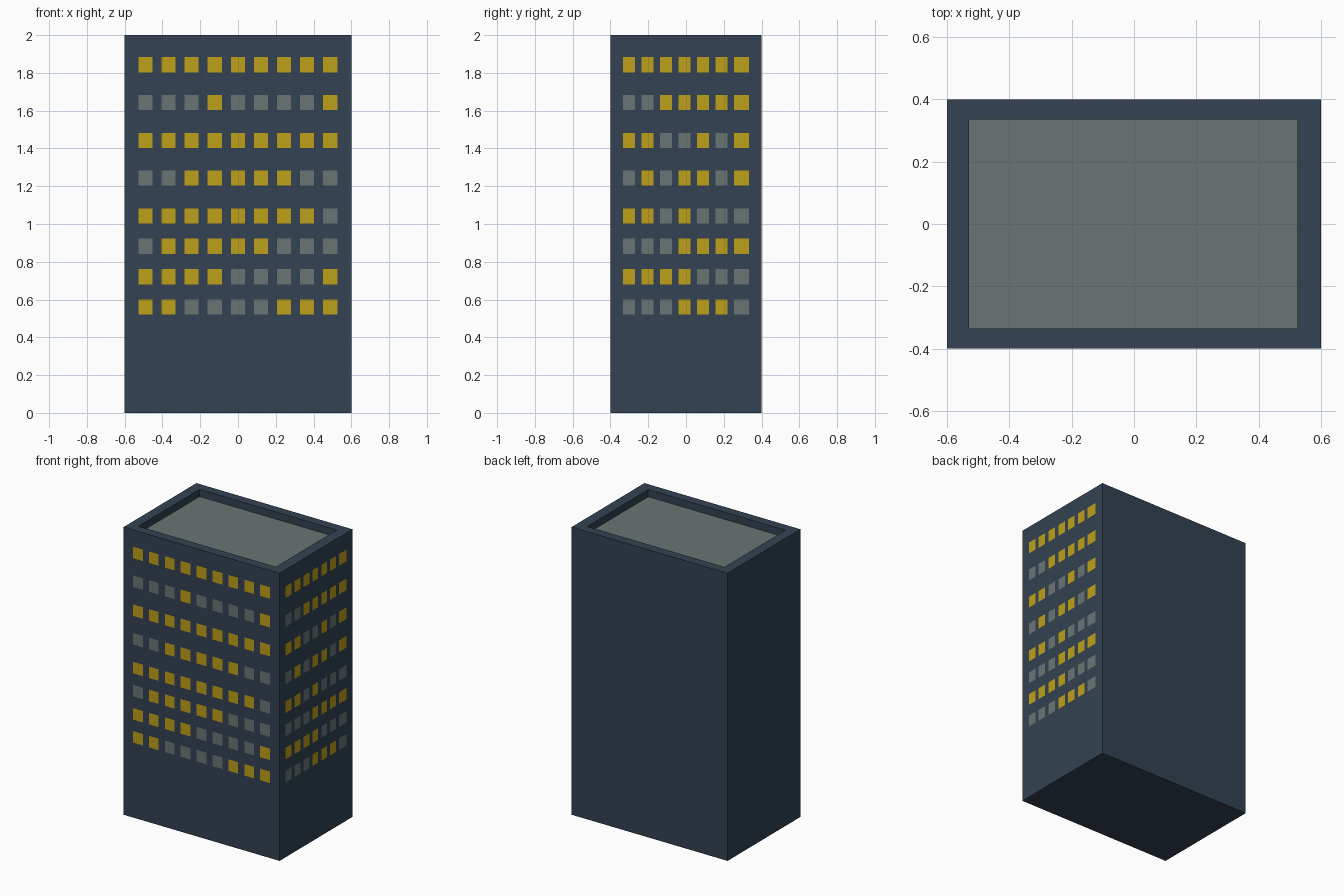
import bpy, bmesh
from mathutils import Vector

if "Cube" in bpy.data.objects:
    bpy.data.objects.remove(bpy.data.objects["Cube"])


def material(name, rgb):
    m = bpy.data.materials.new(name)
    m.diffuse_color = (*rgb, 1)
    m.use_nodes = True
    m.node_tree.nodes["Principled BSDF"].inputs["Base Color"].default_value = m.diffuse_color
    return m


WALL, DARK, LIT = 0, 1, 2
materials = [material("wall_blue", (0.033, 0.055, 0.085)),
             material("unlit_grey", (0.145, 0.178, 0.175)),
             material("lit_yellow", (0.52, 0.35, 0.009))]

# Window layout: (centre, width) along each wall, row heights, lit patterns from the top row
ROWS = [(z, 0.08) for z in (1.843, 1.643, 1.442, 1.243, 1.043, 0.882, 0.721, 0.561)]
FRONT_COLS = [(-0.49 + 0.1223 * i, 0.075) for i in range(9)]
SIDE_COLS = [(-0.302 + 0.098 * i, 0.064) for i in range(6)] + [(0.293, 0.08)]
FRONT_LIT = ["111111111", "000100001", "111111111", "001111100",
             "111111110", "011111000", "111100001", "110000111"]
SIDE_LIT = ["1111111", "0011111", "1100101", "0101101",
            "1101000", "0001111", "1111000", "0001110"]

# Building block
bm = bmesh.new()
bmesh.ops.create_cube(bm, size=1)
for v in bm.verts:
    v.co = Vector((v.co.x * 1.2, v.co.y * 0.8, (v.co.z + 0.5) * 2))
bm.normal_update()

# Parapet and sunken roof
top = next(f for f in bm.faces if f.normal.z > 0.9)
for depth in (0, -0.05):
    bmesh.ops.inset_region(bm, faces=[top], thickness=0.01, use_even_offset=True)
    for v in top.verts:
        v.co = Vector((0.525 if v.co.x > 0 else -0.53,
                       0.335 if v.co.y > 0 else -0.335, 2 + depth))
top.material_index = DARK
bm.normal_update()


def find(value, spans):
    """Index of the span that holds the value, or None."""
    return next((i for i, (c, w) in enumerate(spans) if abs(value - c) < w / 2), None)


def glaze(normal, offset, axis, cols, lit):
    """Cut flush window panes into one outer wall."""
    def wall_faces():
        return [f for f in bm.faces if f.normal.dot(normal) > 0.9
                and abs(f.calc_center_median().dot(normal) - offset) < 0.001]
    for ax, spans in ((2, ROWS), (axis, cols)):
        no = Vector([float(i == ax) for i in range(3)])
        for c, w in spans:
            for cut in (c - w / 2, c + w / 2):
                faces = wall_faces()
                edges = {e for f in faces for e in f.edges}
                verts = {v for f in faces for v in f.verts}
                bmesh.ops.bisect_plane(bm, geom=faces + list(edges) + list(verts),
                                       dist=1e-5, plane_co=no * cut, plane_no=no)
                bm.normal_update()
    for f in wall_faces():
        p = f.calc_center_median()
        r, c = find(p.z, ROWS), find(p[axis], cols)
        if r is not None and c is not None:
            f.material_index = LIT if lit[r][c] == "1" else DARK


# Windows on the front and right walls only
glaze(Vector((0, -1, 0)), 0.4, 0, FRONT_COLS, FRONT_LIT)
glaze(Vector((1, 0, 0)), 0.6, 1, SIDE_COLS, SIDE_LIT)

mesh = bpy.data.meshes.new("office_tower")
bm.to_mesh(mesh)
bm.free()
for m in materials:
    mesh.materials.append(m)
tower = bpy.data.objects.new("office_tower", mesh)
bpy.context.collection.objects.link(tower)
